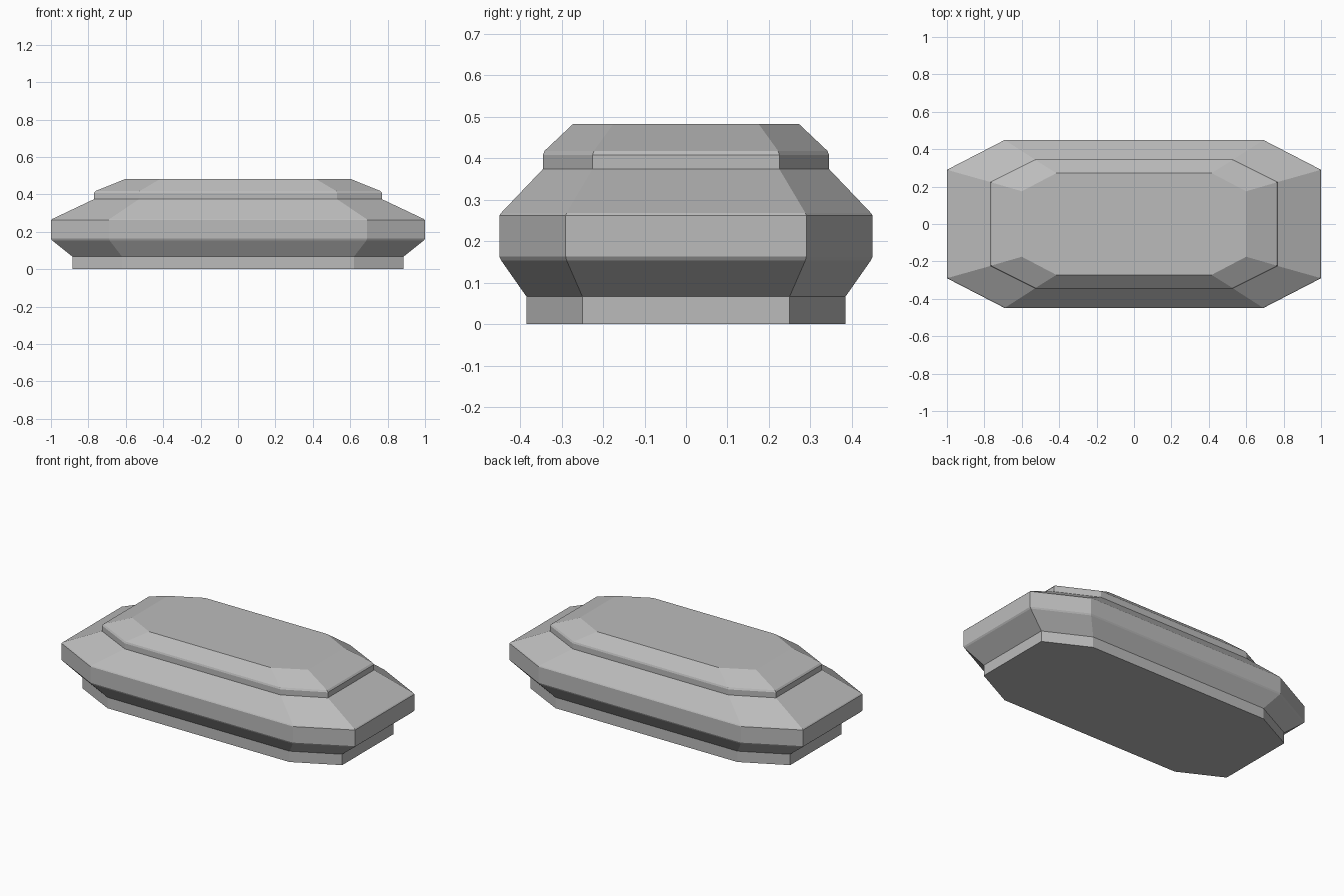
import bpy
import bmesh

cube = bpy.data.objects.get("Cube")
if cube:
    bpy.data.objects.remove(cube)

# Plain grey finish
grey = bpy.data.materials.new("plain_grey")
grey.use_nodes = True
colour = (0.5, 0.5, 0.5, 1)
grey.diffuse_color = colour
grey.node_tree.nodes["Principled BSDF"].inputs["Base Color"].default_value = colour


def octagon(bm, half_x, half_y, flat_x, flat_y, z):
    """Ring of eight vertices: a rectangle with cut corners."""
    corners = [(half_x, -flat_y), (half_x, flat_y), (flat_x, half_y), (-flat_x, half_y),
               (-half_x, flat_y), (-half_x, -flat_y), (-flat_x, -half_y), (flat_x, -half_y)]
    return [bm.verts.new((x, y, z)) for x, y in corners]


# Half length, half width, flat length, flat width, height
plinth = (0.885, 0.385, 0.62, 0.25)
belly = (1.0, 0.45, 0.69, 0.29)
belly_edge = (0.994, 0.446, 0.687, 0.288)
lid = (0.77, 0.345, 0.53, 0.225)
lid_edge = (0.762, 0.341, 0.525, 0.222)
crown = (0.60, 0.272, 0.415, 0.175)
levels = [
    (plinth, 0), (plinth, 0.067),
    (belly_edge, 0.154), (belly, 0.163), (belly, 0.262), (belly_edge, 0.268),
    (lid, 0.374), (lid, 0.408), (lid_edge, 0.418), (crown, 0.483),
]

# Stepped casing lofted through the levels and capped at both ends
bm = bmesh.new()
rings = [octagon(bm, *size, z) for size, z in levels]
for low, high in zip(rings, rings[1:]):
    for i in range(8):
        j = (i + 1) % 8
        bm.faces.new((low[i], low[j], high[j], high[i]))
bm.faces.new(list(reversed(rings[0])))
bm.faces.new(rings[-1])
bmesh.ops.recalc_face_normals(bm, faces=bm.faces)

mesh = bpy.data.meshes.new("stepped_casing")
bm.to_mesh(mesh)
bm.free()
mesh.materials.append(grey)
casing = bpy.data.objects.new("stepped_casing", mesh)
bpy.context.collection.objects.link(casing)
